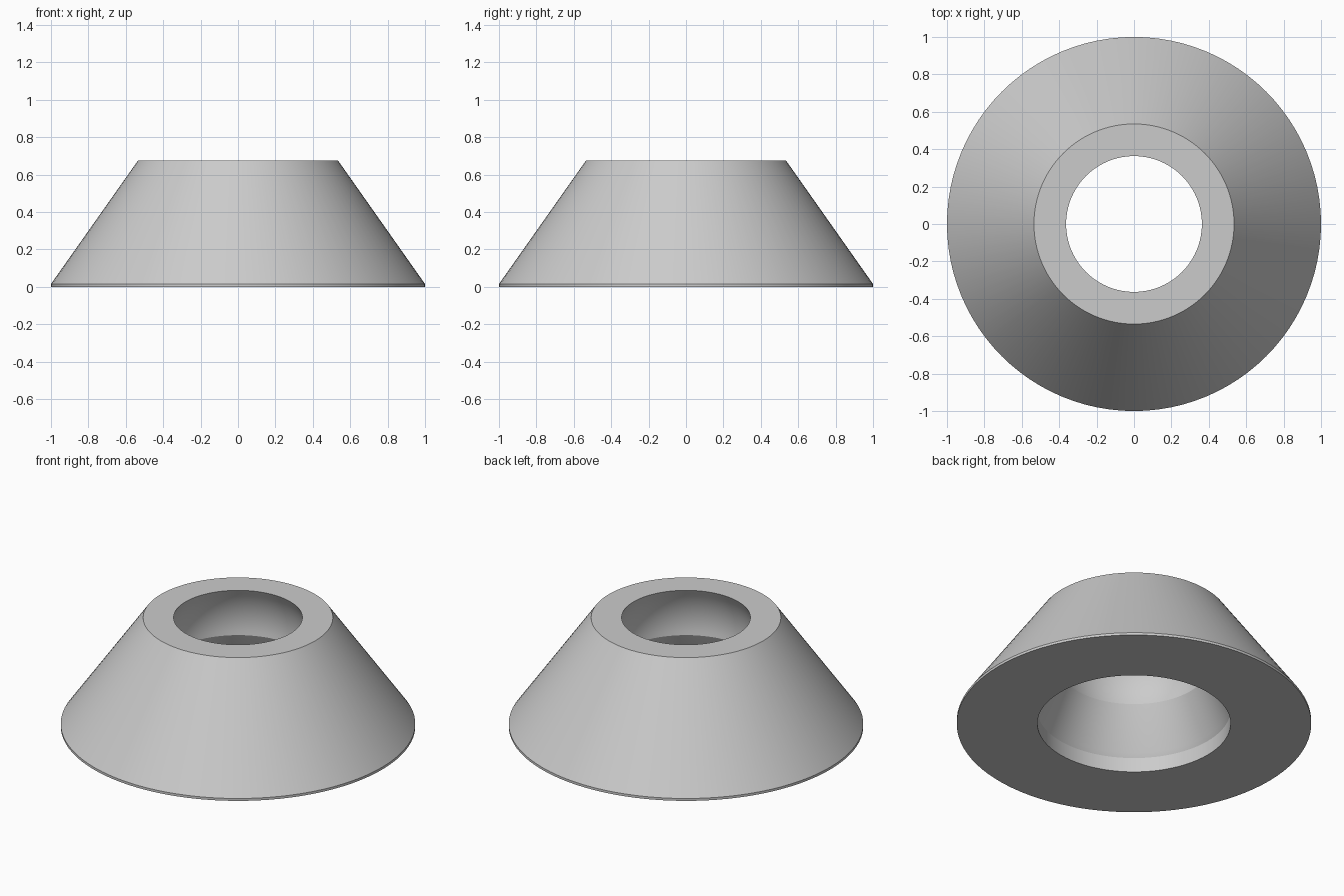
import bpy
import bmesh
import math

cube = bpy.data.objects.get("Cube")
if cube:
    bpy.data.objects.remove(cube, do_unlink=True)

SEGMENTS = 96

# Plain grey finish
grey = bpy.data.materials.new("plain grey")
grey.use_nodes = True
colour = (0.6, 0.6, 0.6, 1)
grey.diffuse_color = colour
grey.node_tree.nodes["Principled BSDF"].inputs["Base Color"].default_value = colour

# Outside: thin rim, sloping wall, flat top
outside = [(0.545, 0), (1, 0), (1, 0.015), (0.535, 0.675)]

# Inside: rounded socket below the top hole
ball_radius, ball_height, steps = 0.427, 0.446, 12
start, end = math.radians(32), math.radians(-10.3)
socket = []
for i in range(steps + 1):
    a = start + (end - start) * i / steps
    socket.append((ball_radius * math.cos(a),
                   ball_height + ball_radius * math.sin(a)))
socket[0] = (0.363, 0.675)

# Inside: flared throat, small chamfer and straight bottom bore
throat = [(0.53, 0.115), (0.545, 0.09)]

# Revolve the closed profile around the vertical axis
profile = outside + socket + throat
bm = bmesh.new()
verts = [bm.verts.new((r, 0, z)) for r, z in profile]
edges = [bm.edges.new((v, verts[(i + 1) % len(verts)]))
         for i, v in enumerate(verts)]
bmesh.ops.spin(bm, geom=verts + edges, cent=(0, 0, 0), axis=(0, 0, 1),
               angle=math.tau, steps=SEGMENTS, use_merge=True)
bmesh.ops.remove_doubles(bm, verts=bm.verts, dist=0.0001)
bmesh.ops.recalc_face_normals(bm, faces=bm.faces)

mesh = bpy.data.meshes.new("conical_socket_ring")
bm.to_mesh(mesh)
bm.free()
mesh.materials.append(grey)
ring = bpy.data.objects.new("conical_socket_ring", mesh)
bpy.context.collection.objects.link(ring)

# Smooth round walls with crisp rims
bpy.ops.object.select_all(action='DESELECT')
ring.select_set(True)
bpy.context.view_layer.objects.active = ring
bpy.ops.object.shade_smooth_by_angle(angle=math.radians(20))
